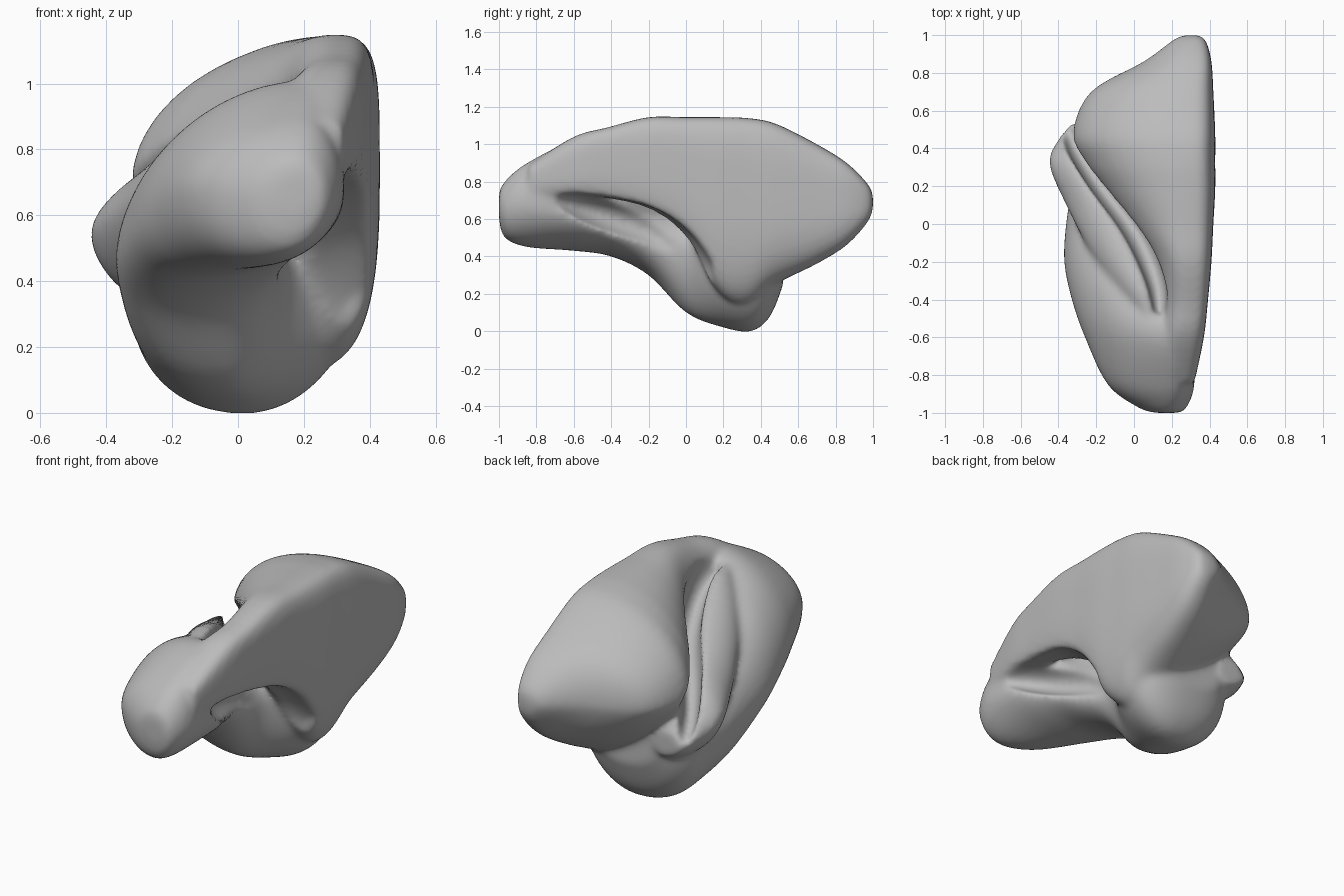
import bpy, bmesh, math
from mathutils import Vector

default = bpy.data.objects.get("Cube")
if default:
    bpy.data.objects.remove(default, do_unlink=True)

grey = bpy.data.materials.new("soft grey")
grey.use_nodes = True
COLOUR = (0.5, 0.5, 0.5, 1)
grey.diffuse_color = COLOUR
grey.node_tree.nodes["Principled BSDF"].inputs["Base Color"].default_value = COLOUR


def catmull(a, b, c, d, t):
    """Smooth interpolation between the values b and c."""
    return b + t / 2 * (c - a + t * (2 * a - 5 * b + 4 * c - d + t * (3 * (b - c) + d - a)))


def section(station, powers, count=48):
    """Closed outline through the left, right, bottom and top of a station.
    Powers bend the upper right, upper left, lower left and lower right."""
    y, left, right, bottom, top, top_x, side_z, bottom_x = station
    ring = []
    for i in range(count):
        a = math.tau * i / count
        c, s = math.cos(a), math.sin(a)
        p = powers[4 * i // count]
        u = math.copysign(abs(c) ** (2 / p), c)
        v = math.copysign(abs(s) ** (2 / p), s)
        middle = top_x if s > 0 else bottom_x
        x = middle + u * ((right - middle) if c > 0 else (middle - left))
        z = side_z + v * ((top - side_z) if s > 0 else (side_z - bottom))
        ring.append(Vector((x, y, z)))
    return ring


def loft(name, stations, powers=(2, 2, 2, 2), steps=5):
    """Skin smooth cross-sections that follow one another along y."""
    rows = [stations[0]] + stations + [stations[-1]]
    smooth = []
    for k in range(len(stations) - 1):
        for j in range(steps):
            smooth.append([catmull(*v, j / steps) for v in zip(*rows[k:k + 4])])
    smooth.append(stations[-1])
    bm = bmesh.new()
    rings = [[bm.verts.new(p) for p in section(s, powers)] for s in smooth]
    for r, q in zip(rings, rings[1:]):
        for i in range(len(r)):
            n = (i + 1) % len(r)
            bm.faces.new((r[i], r[n], q[n], q[i]))
    bm.faces.new(rings[0])
    bm.faces.new(rings[-1])
    bmesh.ops.recalc_face_normals(bm, faces=bm.faces)
    mesh = bpy.data.meshes.new(name)
    bm.to_mesh(mesh)
    bm.free()
    obj = bpy.data.objects.new(name, mesh)
    bpy.context.collection.objects.link(obj)
    return obj


def simple(rows):
    """Fill in centred middles for plain oval sections."""
    return [(y, l, r, b, t, (l + r) / 2, (b + t) / 2, (l + r) / 2) for y, l, r, b, t in rows]


# Station: y, left, right, bottom, top, top x, side z, bottom x
upper_lobe = loft("upper_lobe", [
    (-.84, .1, .32, .7, .89, .2, .8, .24),
    (-.6, .12, .37, .7, 1.04, .25, .86, .27),
    (-.42, .15, .39, .68, 1.09, .28, .9, .3),
    (-.2, .11, .41, .6, 1.145, .28, .88, .3),
    (0, -.02, .42, .46, 1.145, .28, .83, .3),
    (.18, -.16, .43, .2, 1.145, .28, .76, .25),
    (.33, -.27, .43, .13, 1.14, .28, .71, .18),
    (.48, -.325, .43, .25, 1.11, .28, .69, .2),
    (.7, -.23, .42, .36, 1, .28, .68, .25),
    (.86, .05, .41, .46, .9, .3, .69, .28),
    (.97, .2, .38, .58, .79, .3, .69, .3),
    (1, .26, .34, .65, .73, .3, .69, .3)], (4, 2, 1.35, 2.8))

body = loft("folded_body", [
    (-1, .11, .24, .6, .74, .17, .67, .17),
    (-.97, .02, .28, .5, .8, .18, .66, .15),
    (-.85, -.14, .32, .45, .9, .2, .68, .08),
    (-.6, -.26, .31, .43, 1.01, .2, .63, -.05),
    (-.4, -.33, .23, .4, .93, .02, .56, -.12),
    (-.2, -.37, .14, .3, .8, -.12, .48, -.12),
    (0, -.36, .15, .1, .66, -.2, .43, -.03),
    (.2, -.33, .32, .02, .58, -.15, .36, 0),
    (.35, -.32, .35, 0, .56, -.1, .35, .03),
    (.45, -.27, .32, .08, .55, -.05, .38, .05),
    (.52, -.18, .25, .25, .5, .05, .4, .05)], (2, 1.8, 2.2, 1.9))

# Ledge that runs between the two big lobes
ledge = loft("middle_ledge", [
    (-.5, 0, .16, .7, .98, .08, .85, .08),
    (-.35, -.1, .2, .6, .98, .05, .82, .05),
    (-.15, -.23, .12, .5, .91, -.03, .74, -.05),
    (.1, -.36, 0, .42, .8, -.16, .62, -.15),
    (.32, -.45, -.1, .33, .7, -.27, .55, -.22),
    (.45, -.4, -.12, .32, .6, -.27, .49, -.22),
    (.53, -.34, -.16, .36, .5, -.25, .43, -.22)], (2, 1.6, 1.7, 2))

# Crease under the edge of the upper lobe, and the hollow beneath it
crease = loft("crease_cutter", simple([
    (-.48, .1, .17, .92, 1.14), (-.3, .06, .17, .84, 1.06),
    (-.05, -.06, .08, .72, .98), (.2, -.24, -.11, .59, .85),
    (.4, -.36, -.25, .49, .74), (.6, -.43, -.34, .42, .62)]))
hollow = loft("hollow_cutter", simple([
    (-.7, .31, .45, .66, .74), (-.5, .17, .55, .55, .73),
    (-.2, .1, .6, .4, .67), (0, .16, .62, .24, .55),
    (.14, .32, .56, .2, .38)]))

for part, operation in ((upper_lobe, "UNION"), (ledge, "UNION"),
                        (crease, "DIFFERENCE"), (hollow, "DIFFERENCE")):
    mod = body.modifiers.new(part.name, "BOOLEAN")
    mod.operation = operation
    mod.solver = "EXACT"
    mod.object = part

# Blend everything into one soft skin
remesh = body.modifiers.new("skin", "REMESH")
remesh.mode = "VOXEL"
remesh.voxel_size = 0.015
soften = body.modifiers.new("soften", "SMOOTH")
soften.factor = 0.5
soften.iterations = 14

bpy.context.view_layer.update()
graph = bpy.context.evaluated_depsgraph_get()
skin = bpy.data.meshes.new_from_object(body.evaluated_get(graph))
body.modifiers.clear()
body.data = skin
for part in (upper_lobe, ledge, crease, hollow):
    bpy.data.objects.remove(part, do_unlink=True)

skin.materials.clear()
skin.materials.append(grey)
for face in skin.polygons:
    face.use_smooth = True
    face.material_index = 0
